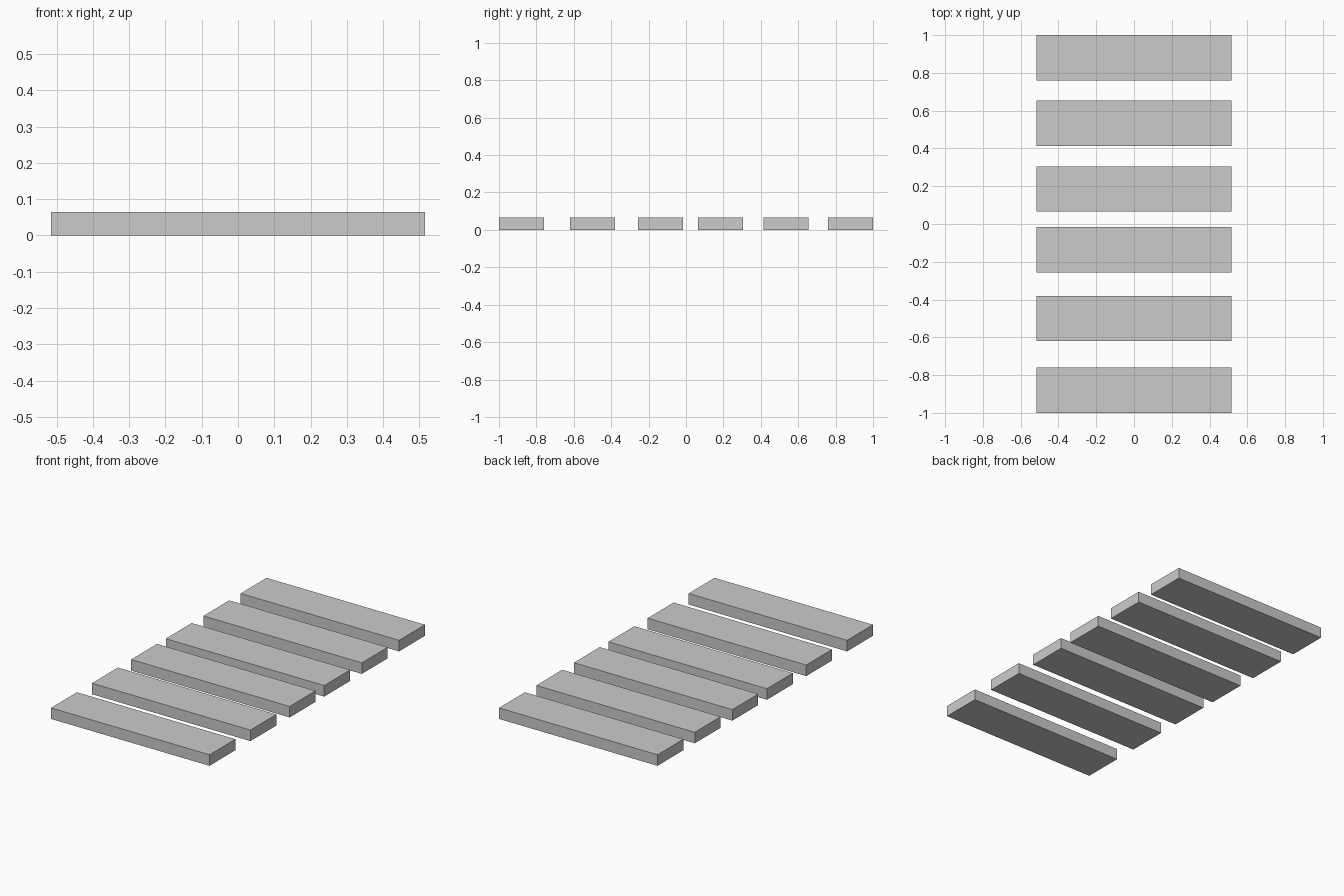
import bpy

if "Cube" in bpy.data.objects:
    bpy.data.objects.remove(bpy.data.objects["Cube"])

LENGTH, WIDTH, THICKNESS = 1.03, 0.24, 0.065

# Unevenly spaced plank centres, front to back
PLANK_Y = (-0.88, -0.50, -0.136, 0.185, 0.534, 0.88)


def add_plank(name, y):
    bpy.ops.mesh.primitive_cube_add(size=1, location=(0, y, THICKNESS / 2))
    plank = bpy.context.object
    plank.name = name
    plank.scale = (LENGTH, WIDTH, THICKNESS)
    bpy.ops.object.transform_apply(location=False, rotation=False, scale=True)


# Row of flat planks
for i, y in enumerate(PLANK_Y, 1):
    add_plank(f"plank_{i}", y)
